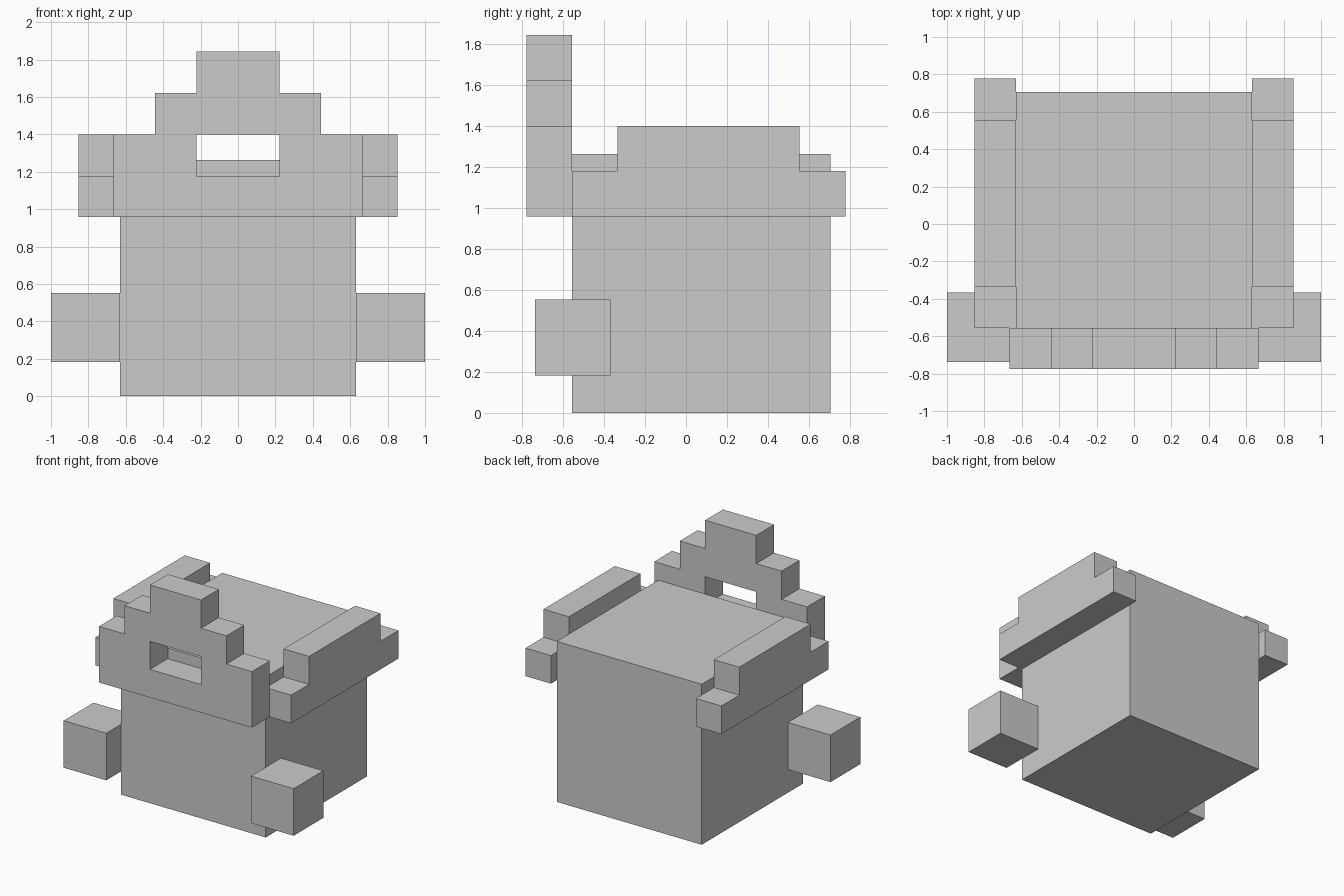
import bpy
import bmesh
from math import radians
from mathutils import Matrix, Euler

if "Cube" in bpy.data.objects:
    bpy.data.objects.remove(bpy.data.objects["Cube"])


def add_object(name, mesh, mirrored=False):
    obj = bpy.data.objects.new(name, mesh)
    bpy.context.collection.objects.link(obj)
    if mirrored:
        obj.modifiers.new("mirror_x", 'MIRROR').use_axis[0] = True
    return obj


def box(name, lo, hi, mirrored=False):
    size = [b - a for a, b in zip(lo, hi)]
    centre = [(a + b) / 2 for a, b in zip(lo, hi)]
    bm = bmesh.new()
    bmesh.ops.create_cube(bm, size=1, matrix=Matrix.LocRotScale(centre, None, size))
    mesh = bpy.data.meshes.new(name)
    bm.to_mesh(mesh)
    bm.free()
    return add_object(name, mesh, mirrored)


def slab(name, outlines, thickness, location, rotation, mirrored=False):
    """Extrude flat outlines (later ones are holes) and bake the placement."""
    curve = bpy.data.curves.new(name + "_profile", 'CURVE')
    curve.dimensions = '2D'
    curve.fill_mode = 'BOTH'
    curve.extrude = thickness / 2
    for points in outlines:
        spline = curve.splines.new('POLY')
        spline.points.add(len(points) - 1)
        for p, (u, v) in zip(spline.points, points):
            p.co = (u, v, 0, 1)
        spline.use_cyclic_u = True
    temp = bpy.data.objects.new(name + "_profile", curve)
    bpy.context.collection.objects.link(temp)
    bpy.context.view_layer.update()
    mesh = bpy.data.meshes.new_from_object(temp.evaluated_get(
        bpy.context.evaluated_depsgraph_get()))
    bpy.data.objects.remove(temp)
    mesh.name = name
    bm = bmesh.new()
    bm.from_mesh(mesh)
    bmesh.ops.remove_doubles(bm, verts=bm.verts, dist=0.0005)
    bmesh.ops.dissolve_limit(bm, angle_limit=radians(1), verts=bm.verts, edges=bm.edges)
    bmesh.ops.recalc_face_normals(bm, faces=bm.faces)
    for f in bm.faces:
        f.smooth = False
    bm.transform(Matrix.LocRotScale(location, Euler([radians(a) for a in rotation]), None))
    bm.to_mesh(mesh)
    bm.free()
    return add_object(name, mesh, mirrored)


# Cube body
box("body", (-0.63, -0.555, 0), (0.63, 0.705, 1.262))

# Small cube hands at the front corners
box("hands", (0.63, -0.737, 0.182), (1.0, -0.367, 0.552), mirrored=True)

# Stepped front crest with a rectangular window
right = [(0.665, 0.957), (0.665, 1.398), (0.443, 1.398), (0.443, 1.62),
         (0.222, 1.62), (0.222, 1.842)]
crest = right + [(-x, z) for x, z in reversed(right)]
window = [(-0.222, 1.178), (-0.222, 1.398), (0.222, 1.398), (0.222, 1.178)]
slab("front_crest", [crest, window], 0.221, (0, -0.666, 0), (90, 0, 0))

# Side bands with a raised middle step
band = [(-0.555, 0.957), (0.777, 0.957), (0.777, 1.178), (0.554, 1.178),
        (0.554, 1.398), (-0.333, 1.398), (-0.333, 1.178), (-0.555, 1.178)]
slab("side_bands", [band], 0.221, (0.741, 0, 0), (90, 0, 90), mirrored=True)
